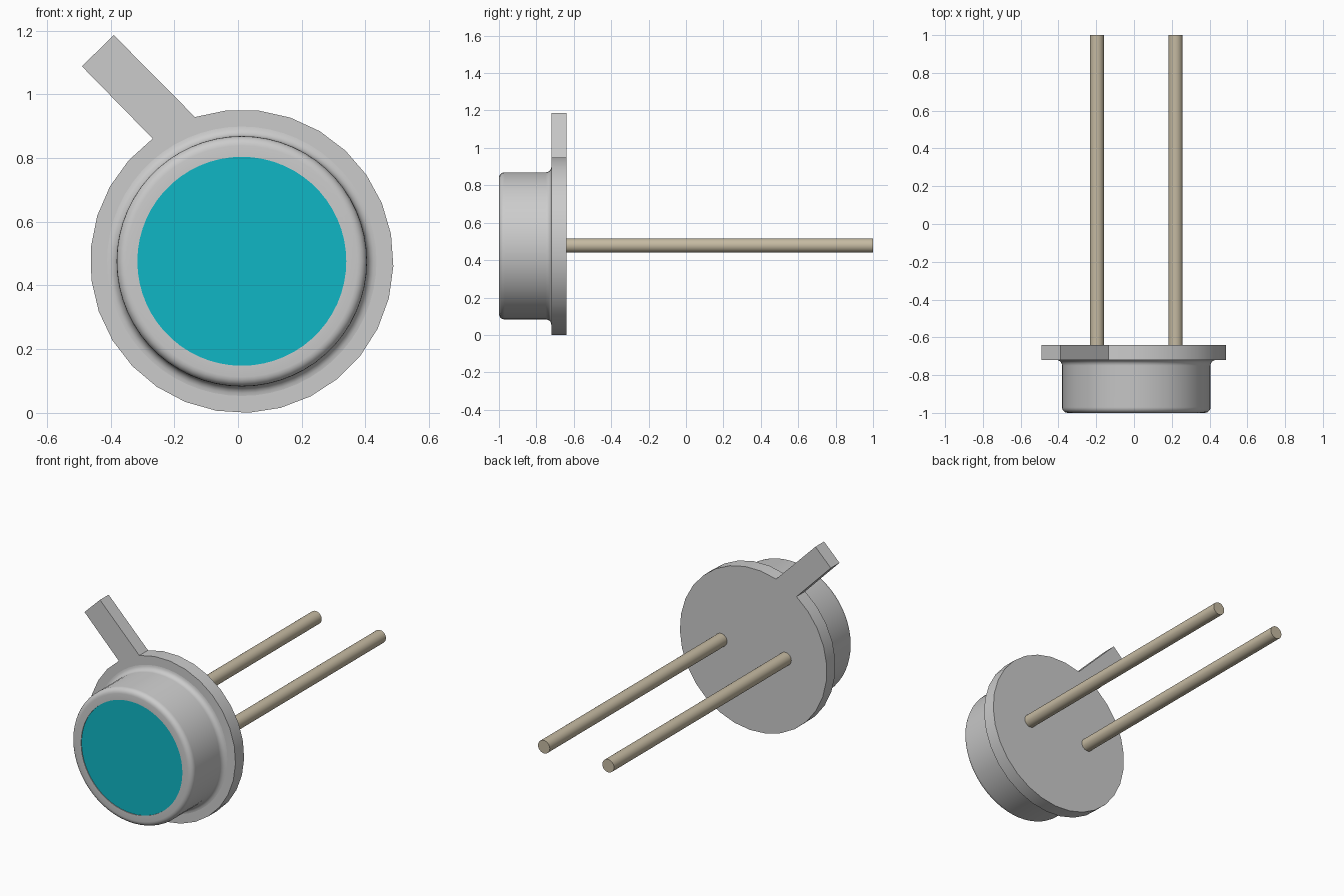
import bpy, bmesh, math

if "Cube" in bpy.data.objects:
    bpy.data.objects.remove(bpy.data.objects["Cube"])

CX, CZ = 0.012, 0.476          # axis of the round body
FLANGE_FRONT, FLANGE_BACK = -0.72, -0.64


def material(name, rgb):
    m = bpy.data.materials.new(name)
    m.diffuse_color = (*rgb, 1)
    m.use_nodes = True
    m.node_tree.nodes["Principled BSDF"].inputs["Base Color"].default_value = m.diffuse_color
    return m


def finish(name, bm, mat=None, smooth=30):
    bmesh.ops.recalc_face_normals(bm, faces=bm.faces)
    me = bpy.data.meshes.new(name)
    bm.to_mesh(me)
    bm.free()
    ob = bpy.data.objects.new(name, me)
    bpy.context.collection.objects.link(ob)
    if mat:
        me.materials.append(mat)
    if smooth:
        bpy.ops.object.select_all(action='DESELECT')
        ob.select_set(True)
        bpy.context.view_layer.objects.active = ob
        bpy.ops.object.shade_smooth_by_angle(angle=math.radians(smooth))
    return ob


def lathe(name, profile, x, z, n, mat=None):
    """Revolve (radius, y) points around an axis along y; open ends are capped."""
    bm = bmesh.new()
    rings = []
    for r, y in profile:
        rings.append([bm.verts.new((x + r * math.cos(2 * math.pi * i / n), y,
                                    z + r * math.sin(2 * math.pi * i / n)))
                      for i in range(n)])
    for a, b in zip(rings, rings[1:]):
        for i in range(n):
            j = (i + 1) % n
            bm.faces.new((a[i], a[j], b[j], b[i]))
    bm.faces.new(rings[0])
    bm.faces.new(rings[-1])
    return finish(name, bm, mat)


def arc(cr, cy, rad, a0, a1, n=5):
    return [(cr + rad * math.cos(math.radians(a0 + (a1 - a0) * i / n)),
             cy + rad * math.sin(math.radians(a0 + (a1 - a0) * i / n)))
            for i in range(n + 1)]


glass = material("teal_glass", (0.005, 0.47, 0.56))
tan = material("tan_metal", (0.56, 0.49, 0.36))

# Flange plate with its slanted index tab, one outline extruded along y
R, SEG = 0.476, 28
outline = [(CX + R * math.cos(a), CZ + R * math.sin(a))
           for a in (math.radians(126 + 342 * i / SEG) for i in range(SEG + 1))]
outline += [(-0.39, 1.186), (-0.49, 1.088)]
bm = bmesh.new()
face = bm.faces.new([bm.verts.new((x, FLANGE_FRONT, z)) for x, z in outline])
ext = bmesh.ops.extrude_face_region(bm, geom=[face], use_keep_orig=True)
bmesh.ops.translate(bm, vec=(0, FLANGE_BACK - FLANGE_FRONT, 0),
                    verts=[g for g in ext["geom"] if isinstance(g, bmesh.types.BMVert)])
finish("flange_with_tab", bm)

# Can: rounded front rim, straight wall, flared foot onto the flange
can = [(0.328, -0.99), (0.328, -1.0)]
can += arc(0.363, -0.97, 0.03, -90, 0)
can += arc(0.423, -0.75, 0.03, 180, 90)
lathe("can", can, CX, CZ, 60)

# Window set in the rim
lathe("window", [(0.328, -0.996), (0.328, -0.985)], CX, CZ, 60, glass)

# Two leads
for side, name in ((-1, "lead_left"), (1, "lead_right")):
    lathe(name, [(0.038, FLANGE_BACK - 0.02), (0.038, 1.0)],
          CX + side * 0.208, CZ + 0.002, 24, tan)
